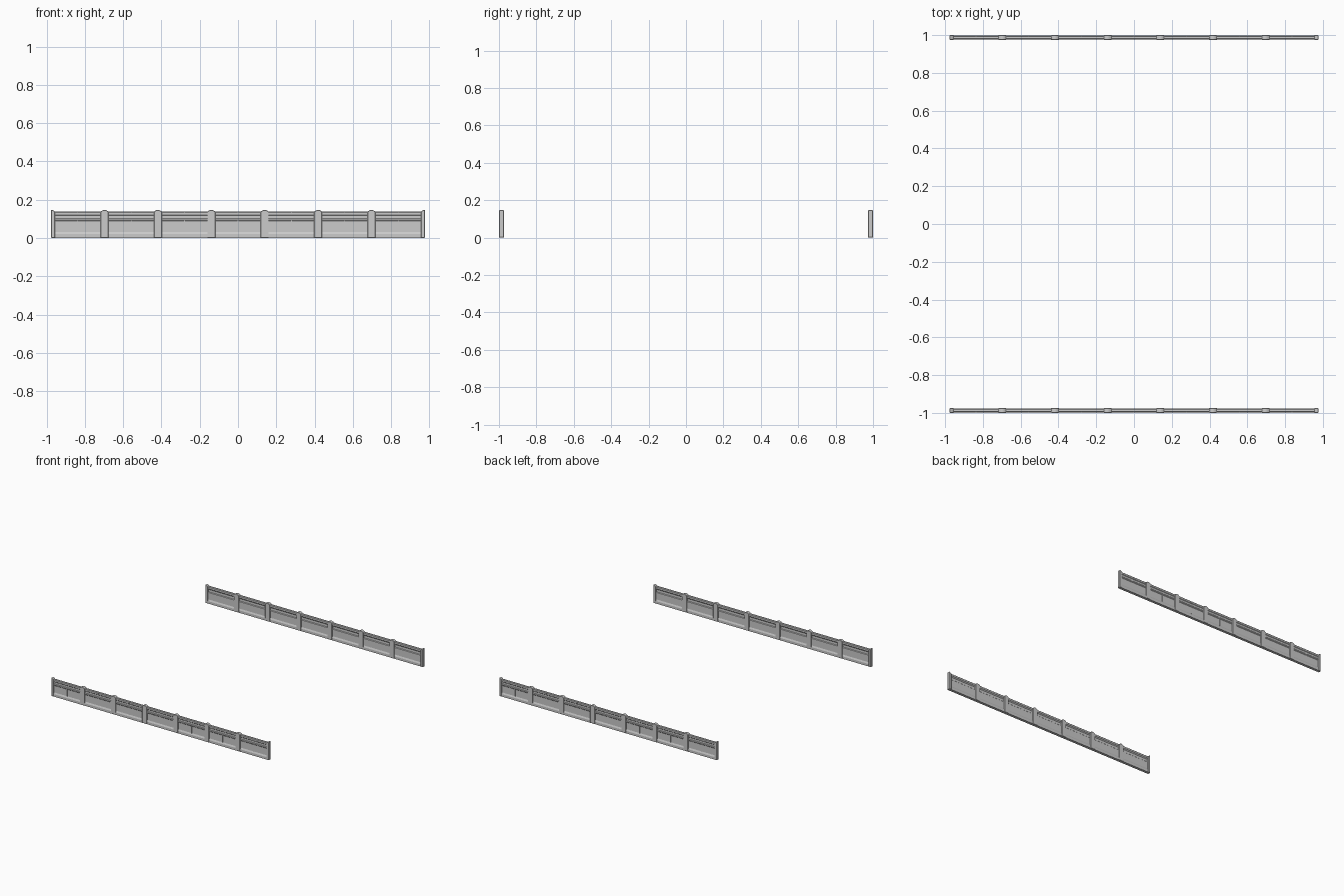
import bpy, bmesh
from math import cos, pi

if "Cube" in bpy.data.objects:
    bpy.data.objects.remove(bpy.data.objects["Cube"])

HALF_LEN = 0.976
BAY = 2 * HALF_LEN / 7
WALL_Y = 0.987


def prism(bm, pts, axis, a, b):
    """Extrude a 2D outline along x (pts = y,z) or along y (pts = x,z)."""
    def co(p, t):
        return (t, p[0], p[1]) if axis == 'x' else (p[0], t, p[1])
    va = [bm.verts.new(co(p, a)) for p in pts]
    vb = [bm.verts.new(co(p, b)) for p in pts]
    bm.faces.new(va)
    bm.faces.new(vb[::-1])
    n = len(pts)
    for i in range(n):
        bm.faces.new((va[i], vb[i], vb[(i + 1) % n], va[(i + 1) % n]))


def finish(bm, name, side, bevel=0):
    # local +y is the outer face; side places it on the front or back edge
    for v in bm.verts:
        v.co.y = side * (WALL_Y + v.co.y)
    bmesh.ops.recalc_face_normals(bm, faces=bm.faces)
    me = bpy.data.meshes.new(name)
    bm.to_mesh(me)
    bm.free()
    ob = bpy.data.objects.new(name, me)
    bpy.context.collection.objects.link(ob)
    if bevel:
        m = ob.modifiers.new("edge_chamfer", 'BEVEL')
        m.width = bevel
        m.segments = 1
        m.limit_method = 'ANGLE'
        m.angle_limit = 0.9


# wall section: flared base, flat panel, ledge, recessed band, top rail
SECTION = [
    (-0.011, 0), (0.011, 0), (0.011, 0.020), (0.006, 0.032),
    (0.006, 0.088), (0.009, 0.092), (0.009, 0.098), (0.006, 0.102),
    (0.006, 0.117), (0.009, 0.121), (0.009, 0.134), (0.006, 0.138),
    (-0.006, 0.138), (-0.010, 0.134), (-0.010, 0.120), (-0.002, 0.112),
    (-0.002, 0.092), (-0.006, 0.088), (-0.006, 0.032), (-0.011, 0.020),
]


def post_outline(x, lo, hi):
    """Front outline of a post with an arched cap, clipped to lo..hi about x."""
    w = 0.023
    top = []
    for i in range(9):
        u = hi + (lo - hi) * i / 8
        top.append((x + u, 0.136 + 0.011 * cos(u / w * pi / 2)))
    return [(x + lo, 0), (x + hi, 0)] + top


for side, label in ((-1, "front"), (1, "back")):
    # continuous wall
    bm = bmesh.new()
    prism(bm, SECTION, 'x', -HALF_LEN + 0.001, HALF_LEN - 0.001)
    finish(bm, label + "_wall", side)

    # posts between bays, half posts at the ends
    bm = bmesh.new()
    for i in range(8):
        x = -HALF_LEN + i * BAY
        lo = 0 if i == 0 else -0.021
        hi = 0 if i == 7 else 0.021
        prism(bm, post_outline(x, lo, hi), 'y', -0.013, 0.013)
    finish(bm, label + "_posts", side, 0.004)

    # thin joint strips at the middle of each bay, outer face only
    bm = bmesh.new()
    for i in range(7):
        x = -HALF_LEN + (i + 0.5) * BAY
        for z0, z1, d in ((0.030, 0.090, 0.008), (0.119, 0.135, 0.0105)):
            prism(bm, [(x - 0.002, z0), (x + 0.002, z0),
                       (x + 0.002, z1), (x - 0.002, z1)], 'y', 0.003, d)
    finish(bm, label + "_joint_strips", side)
